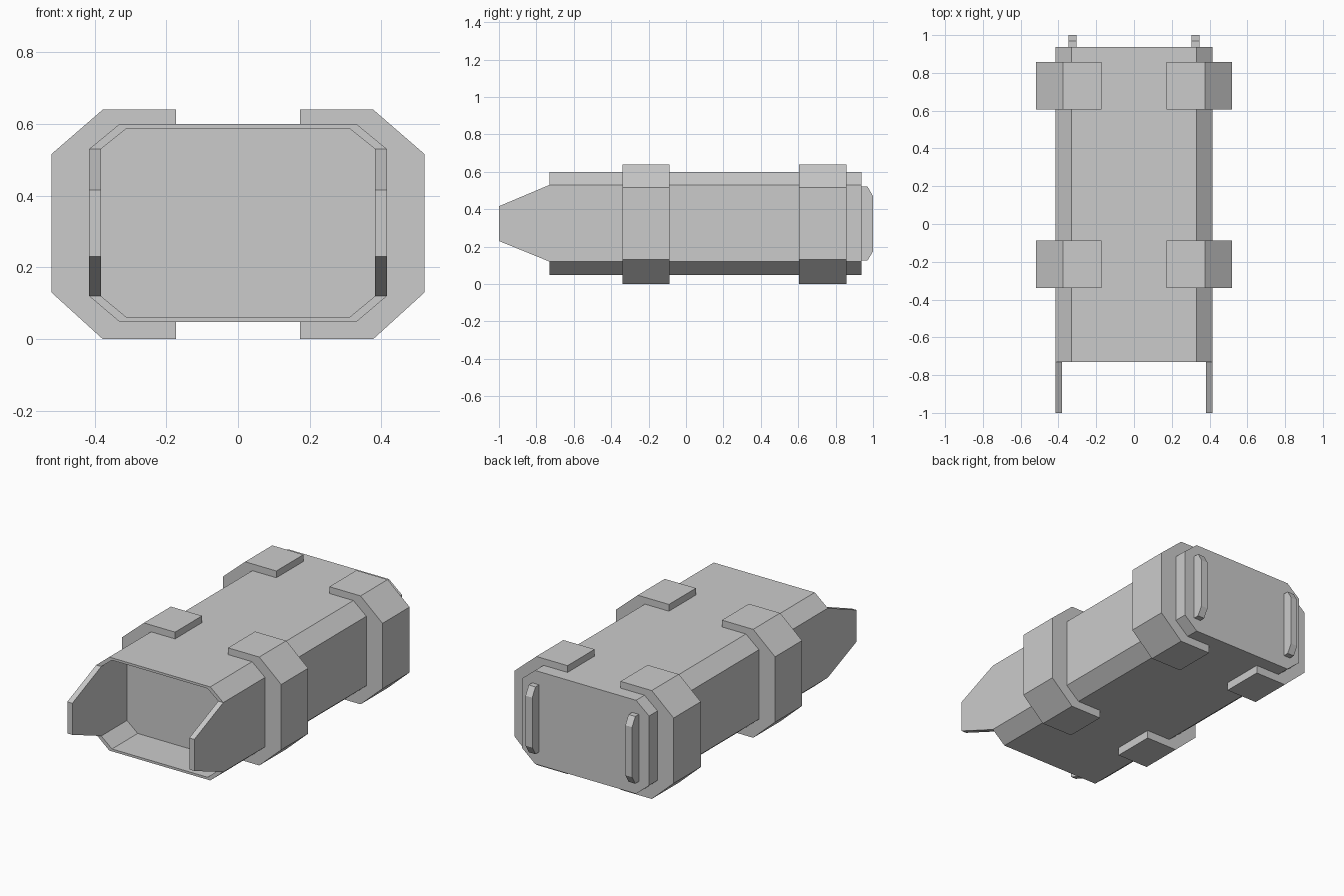
import bpy, bmesh

if "Cube" in bpy.data.objects:
    bpy.data.objects.remove(bpy.data.objects["Cube"])


def loft(name, rings, mirror=False):
    """Skin a list of matching vertex rings, cap both ends, optionally mirror in x."""
    bm = bmesh.new()
    loops = [[bm.verts.new(p) for p in ring] for ring in rings]
    n = len(loops[0])
    for a, b in zip(loops, loops[1:]):
        for i in range(n):
            j = (i + 1) % n
            bm.faces.new((a[i], a[j], b[j], b[i]))
    bm.faces.new(loops[0][::-1])
    bm.faces.new(loops[-1])
    bmesh.ops.recalc_face_normals(bm, faces=bm.faces)
    mesh = bpy.data.meshes.new(name)
    bm.to_mesh(mesh)
    bm.free()
    obj = bpy.data.objects.new(name, mesh)
    bpy.context.collection.objects.link(obj)
    if mirror:
        obj.modifiers.new("Mirror", 'MIRROR')
    return obj


def at_y(profile, y):
    return [(x, y, z) for x, z in profile]


def at_x(profile, x):
    return [(x, y, z) for y, z in profile]


def octagon(flat_x, half_x, z0, z1, z2, z3):
    right = [(flat_x, z0), (half_x, z1), (half_x, z2), (flat_x, z3)]
    return right + [(-x, z) for x, z in reversed(right)]


# Hollow-fronted octagonal body
outer = octagon(0.33, 0.415, 0.048, 0.12, 0.53, 0.60)
inner = octagon(0.312, 0.382, 0.062, 0.12, 0.53, 0.586)
loft("body", [at_y(outer, 0.937), at_y(outer, -0.73),
              at_y(inner, -0.73), at_y(inner, -0.49)])

# Tapered side plates at the open front
plate = [(-0.73, 0.12), (-1.0, 0.23), (-1.0, 0.416), (-0.73, 0.53)]
loft("side_plate", [at_x(plate, 0.382), at_x(plate, 0.415)], mirror=True)

# C-shaped clamps wrapped around each side of the body
clamp = [(0.173, 0.64), (0.377, 0.64), (0.52, 0.516), (0.52, 0.13),
         (0.377, 0.0), (0.173, 0.0),
         (0.173, 0.048), (0.33, 0.048), (0.415, 0.12),
         (0.415, 0.53), (0.33, 0.60), (0.173, 0.60)]
for name, y0, y1 in (("front_clamp", -0.34, -0.088), ("rear_clamp", 0.605, 0.858)):
    loft(name, [at_y(clamp, y0), at_y(clamp, y1)], mirror=True)

# Upright bars on the back wall
bar = [(0.93, 0.125), (0.97, 0.125), (1.0, 0.175),
       (1.0, 0.47), (0.97, 0.522), (0.93, 0.522)]
loft("rear_bar", [at_x(bar, 0.304), at_x(bar, 0.348)], mirror=True)
